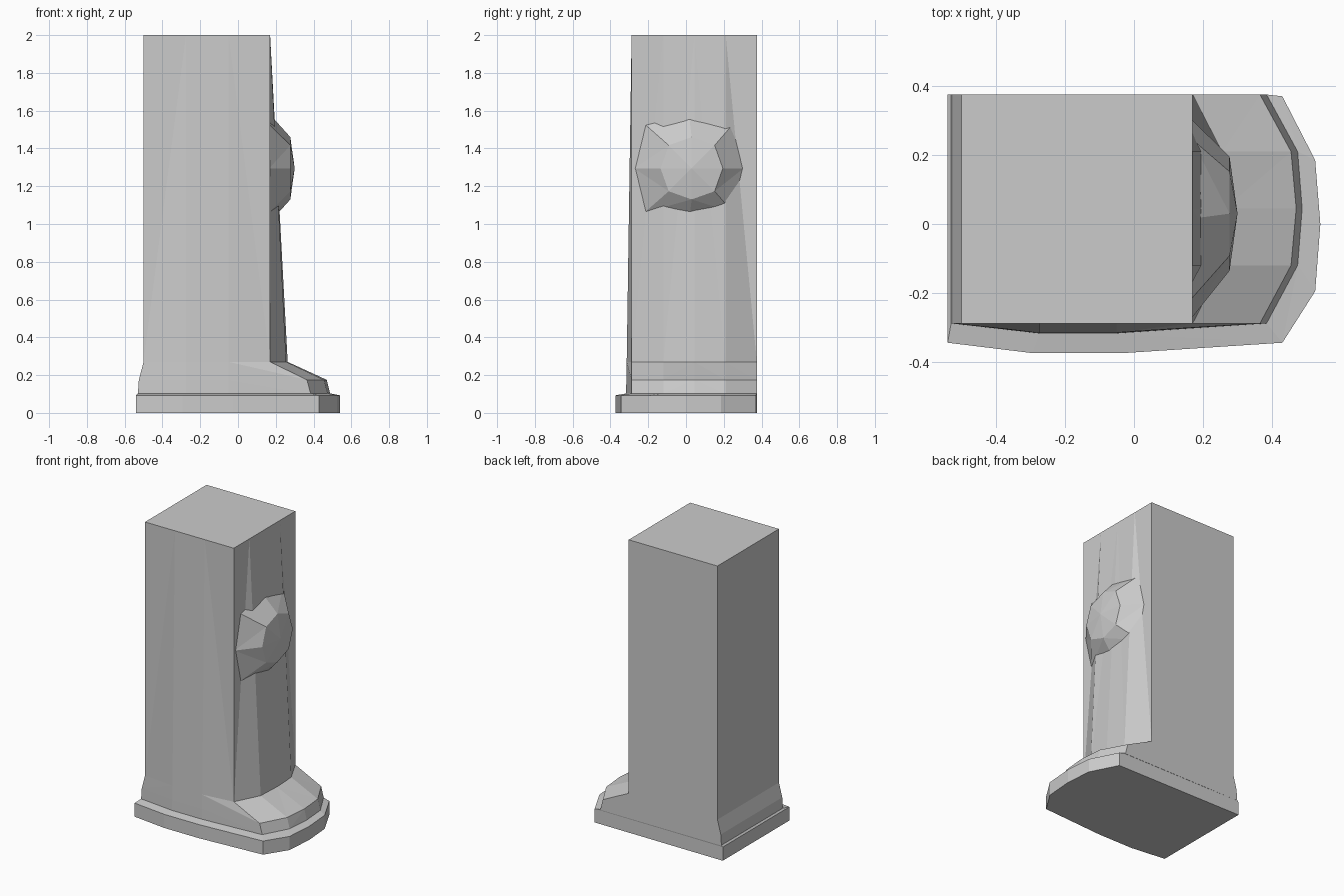
import bpy, bmesh
from math import cos, sin, pi

if "Cube" in bpy.data.objects:
    bpy.data.objects.remove(bpy.data.objects["Cube"])

BACK = 0.375


def make_object(name, rings, cap_bottom=True, cap_top=True, tip=None):
    """Loft matching rings; walls are split so creases run inwards at the top."""
    bm = bmesh.new()
    loops = [[bm.verts.new(p) for p in ring] for ring in rings]
    n = len(loops[0])
    for lo, hi in zip(loops, loops[1:]):
        for i in range(n):
            j = (i + 1) % n
            # after the middle of each side the diagonal flips
            if i in (1, 4, 5):
                bm.faces.new((lo[i], lo[j], hi[j]))
                bm.faces.new((lo[i], hi[j], hi[i]))
            elif i in (3, 6, 7):
                bm.faces.new((lo[i], lo[j], hi[i]))
                bm.faces.new((lo[j], hi[j], hi[i]))
            else:
                bm.faces.new((lo[i], lo[j], hi[j], hi[i]))
    if cap_bottom:
        bm.faces.new(loops[0][::-1])
    if tip:
        t = bm.verts.new(tip)
        for i in range(n):
            bm.faces.new((loops[-1][i], loops[-1][(i + 1) % n], t))
    elif cap_top:
        bm.faces.new(loops[-1])
    bmesh.ops.recalc_face_normals(bm, faces=bm.faces)
    me = bpy.data.meshes.new(name)
    bm.to_mesh(me)
    bm.free()
    ob = bpy.data.objects.new(name, me)
    bpy.context.collection.objects.link(ob)
    return ob


def outline(z, left, front, bow, corner, side, nose):
    """Plan outline: flat back and left, bowed front, rounded right end."""
    return [(left, BACK, z), (left, front, z), (-0.275, bow, z), (-0.05, bow, z),
            (corner, front, z), (side, -0.12, z), (nose, 0.045, z),
            (side, 0.21, z), (corner, BACK, z)]


# Base slab with a slightly sloped top
slab = [(-0.54, BACK), (-0.54, -0.344), (-0.295, -0.374), (-0.03, -0.374),
        (0.43, -0.344), (0.525, -0.195), (0.54, 0.0), (0.525, 0.185), (0.43, 0.37)]
make_object("base_slab", [[(x, y, 0) for x, y in slab],
                          [(x, y, 0.093) for x, y in slab],
                          outline(0.103, -0.53, -0.288, -0.317, 0.385, 0.475, 0.488)])

# Pillar with flared foot
make_object("pillar", [
    outline(0.10, -0.53, -0.288, -0.317, 0.385, 0.475, 0.488),
    outline(0.175, -0.525, -0.288, -0.316, 0.365, 0.455, 0.47),
    outline(0.27, -0.50, -0.288, -0.314, 0.17, 0.255, 0.263),
    outline(2.00, -0.50, -0.288, -0.288, 0.17, 0.17, 0.17)])


# Faceted round boss on the right face
def octagon(x, cy, straight, diagonal):
    pts = []
    for k in range(8):
        a = k * pi / 4
        r = diagonal if k % 2 else straight
        pts.append((x, cy + r * cos(a), 1.295 + r * sin(a)))
    return pts


make_object("boss", [octagon(0.165, 0.015, 0.29, 0.33),
                     octagon(0.277, 0.03, 0.165, 0.172)], tip=(0.30, 0.03, 1.295))
